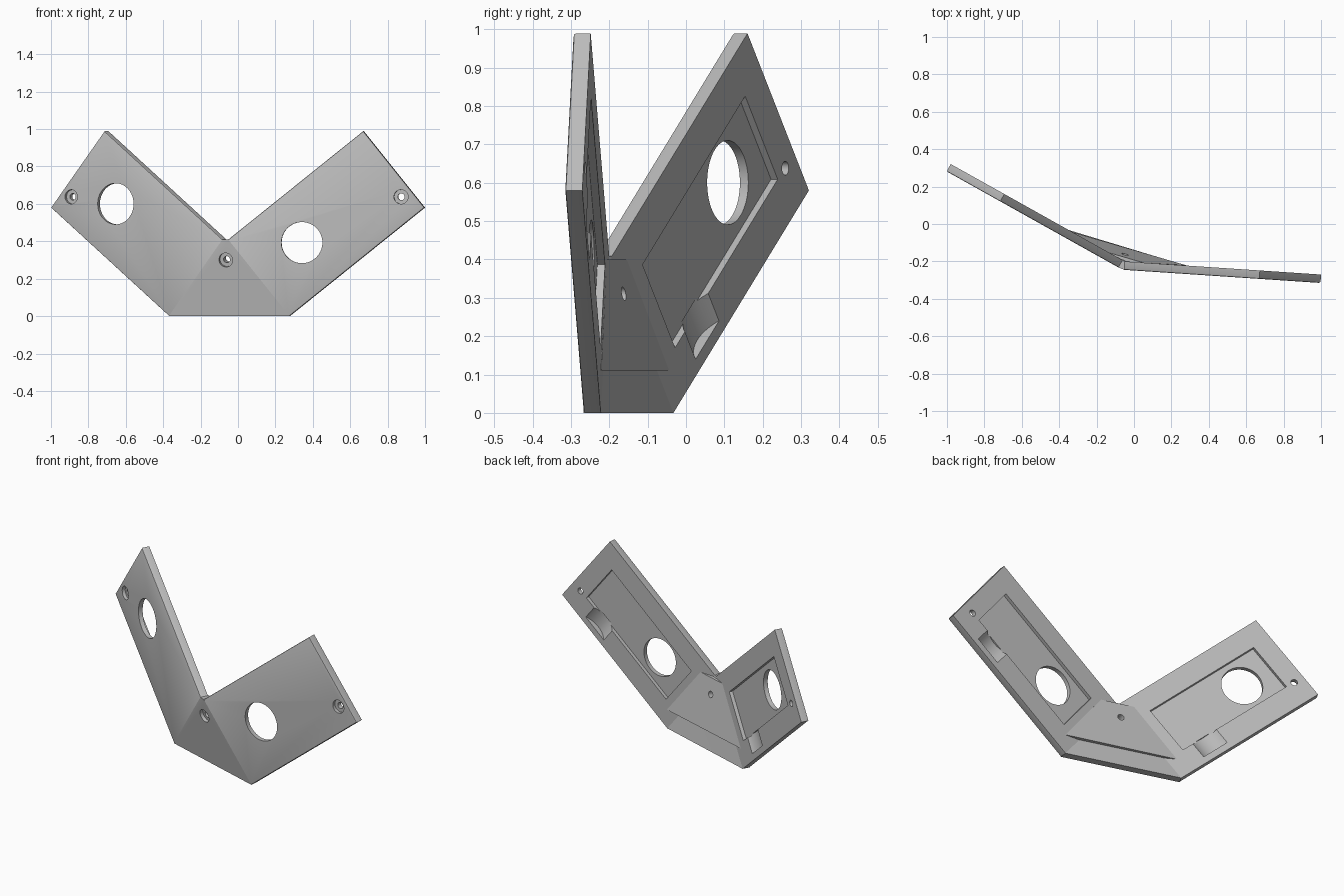
import bpy, bmesh, math
from mathutils import Vector, Matrix

if "Cube" in bpy.data.objects:
    bpy.data.objects.remove(bpy.data.objects["Cube"])

L, W, T = 0.928, 0.525, 0.045      # plate length, width, thickness
CA, SA = 0.78, 0.625               # plate tilt (cosine, sine)

grey = bpy.data.materials.new("light_grey")
grey.diffuse_color = (0.5, 0.5, 0.5, 1)
grey.use_nodes = True
grey.node_tree.nodes["Principled BSDF"].inputs["Base Color"].default_value = grey.diffuse_color


def make_object(name, bm):
    bmesh.ops.recalc_face_normals(bm, faces=bm.faces)
    mesh = bpy.data.meshes.new(name)
    bm.to_mesh(mesh)
    bm.free()
    mesh.materials.append(grey)
    ob = bpy.data.objects.new(name, mesh)
    bpy.context.collection.objects.link(ob)
    return ob


def prism(name, outline, lo, hi, frame, bevel=None):
    """Extrude a 2D outline from lo to hi along the third axis of a frame."""
    bm = bmesh.new()
    low = [bm.verts.new((a, b, lo)) for a, b in outline]
    high = [bm.verts.new((a, b, hi)) for a, b in outline]
    n = len(outline)
    bm.faces.new(low[::-1])
    bm.faces.new(high)
    for i in range(n):
        j = (i + 1) % n
        bm.faces.new((low[i], low[j], high[j], high[i]))
    if bevel:
        # soften the front edges except the seam at the inner end
        bmesh.ops.recalc_face_normals(bm, faces=bm.faces)
        edges = [e for e in bm.edges if all(v.co.z == lo for v in e.verts)
                 and max(v.co.x for v in e.verts) > 0.01]
        bmesh.ops.bevel(bm, geom=edges, offset=bevel, segments=2,
                        profile=0.5, affect='EDGES')
    bm.transform(frame)
    return make_object(name, bm)


def hull(name, points):
    bm = bmesh.new()
    for p in points:
        bm.verts.new(p)
    bmesh.ops.convex_hull(bm, input=bm.verts)
    bmesh.ops.dissolve_limit(bm, angle_limit=0.01, verts=bm.verts, edges=bm.edges)
    return make_object(name, bm)


def axes(a, b, c, origin):
    m = Matrix((a, b, c)).transposed().to_4x4()
    m.translation = origin
    return m


def circle(x, y, r, n=48):
    return [(x + r * math.cos(2 * math.pi * i / n),
             y + r * math.sin(2 * math.pi * i / n)) for i in range(n)]


def rect(x0, y0, x1, y1):
    return [(x0, y0), (x1, y0), (x1, y1), (x0, y1)]


def cut(target, cutters):
    bpy.context.view_layer.objects.active = target
    for c in cutters:
        mod = target.modifiers.new("cut", 'BOOLEAN')
        mod.operation, mod.solver, mod.object = 'DIFFERENCE', 'EXACT', c
        bpy.ops.object.modifier_apply(modifier=mod.name)


def discard(cutters):
    for c in cutters:
        bpy.data.objects.remove(c)


def plate(name, origin, h, hole_u, scoop_u):
    """Tilted rectangular wing with its pocket, openings and finger scoop."""
    h = Vector(h).normalized()
    back = Vector((abs(h.y), abs(h.x), 0))
    up = Vector((0, 0, 1))
    u, v = h * CA + up * SA, up * CA - h * SA
    frame = axes(u, v, back, origin)
    side = axes(u, back, v, origin)
    ob = prism(name, rect(0, 0, L, W), 0, T, frame, bevel=0.007)
    cutters = [
        prism("pocket_cutter", rect(0.113, 0.127, 0.816, 0.405), T - 0.02, 0.1, frame),
        prism("scoop_cutter", circle(scoop_u, T + 0.0917, 0.1217, 64), 0.035, 0.135, side),
        prism("opening_cutter", circle(hole_u, 0.265, 0.11, 64), -0.1, 0.1, frame),
        prism("screw_cutter", circle(0.866, 0.124, 0.018, 32), -0.1, 0.1, frame),
        prism("screw_head_cutter", circle(0.866, 0.124, 0.038, 32), -0.1, 0.018, frame),
    ]
    cut(ob, cutters)
    discard(cutters)
    # inner edge corners: bottom front, bottom back, top front, top back
    return ob, [frame @ Vector(p) for p in
                ((0, 0, 0), (0, 0, T), (0, W, 0), (0, W, T))]


# Two wings
left, lc = plate("left_wing", Vector((-0.37, -0.072, 0)), (-0.873, 0.488, 0), 0.63, 0.26)
right, rc = plate("right_wing", Vector((0.275, -0.267, 0)), (0.998, -0.0667, 0), 0.298, 0.668)

# Triangular centre panel bridging the wings
centre = hull("centre_panel", lc + rc)

# Thicker block on the back of the centre panel
face = [Vector(p) for p in ((-0.355, -0.036, 0.11), (0.28, -0.221, 0.11),
                            (-0.173, -0.142, 0.40), (0.05, -0.207, 0.40))]
block = hull("back_block", face + [p + Vector((0, -0.028, 0)) for p in face])

# Screw hole through the centre
apex = (lc[2] + rc[2]) / 2
across = (rc[0] - lc[0]).normalized()
normal = (apex - lc[0]).cross(across).normalized()
if normal.y < 0:
    normal = -normal
rise = normal.cross(across)
start = Vector((-0.065, 0, 0.30))
start.y = lc[0].y - (normal.x * (start.x - lc[0].x) + normal.z * start.z) / normal.y
frame = axes(across, rise, normal, start)
cutters = [prism("screw_cutter", circle(0, 0, 0.018, 32), -0.1, 0.3, frame),
           prism("screw_head_cutter", circle(0, 0, 0.038, 32), -0.1, 0.018, frame)]
cut(centre, cutters)
cut(block, cutters)
discard(cutters)

# Smooth round walls, crisp edges
for ob in (left, right, centre, block):
    bpy.ops.object.select_all(action='DESELECT')
    ob.select_set(True)
    bpy.context.view_layer.objects.active = ob
    bpy.ops.object.shade_smooth_by_angle(angle=math.radians(25))
